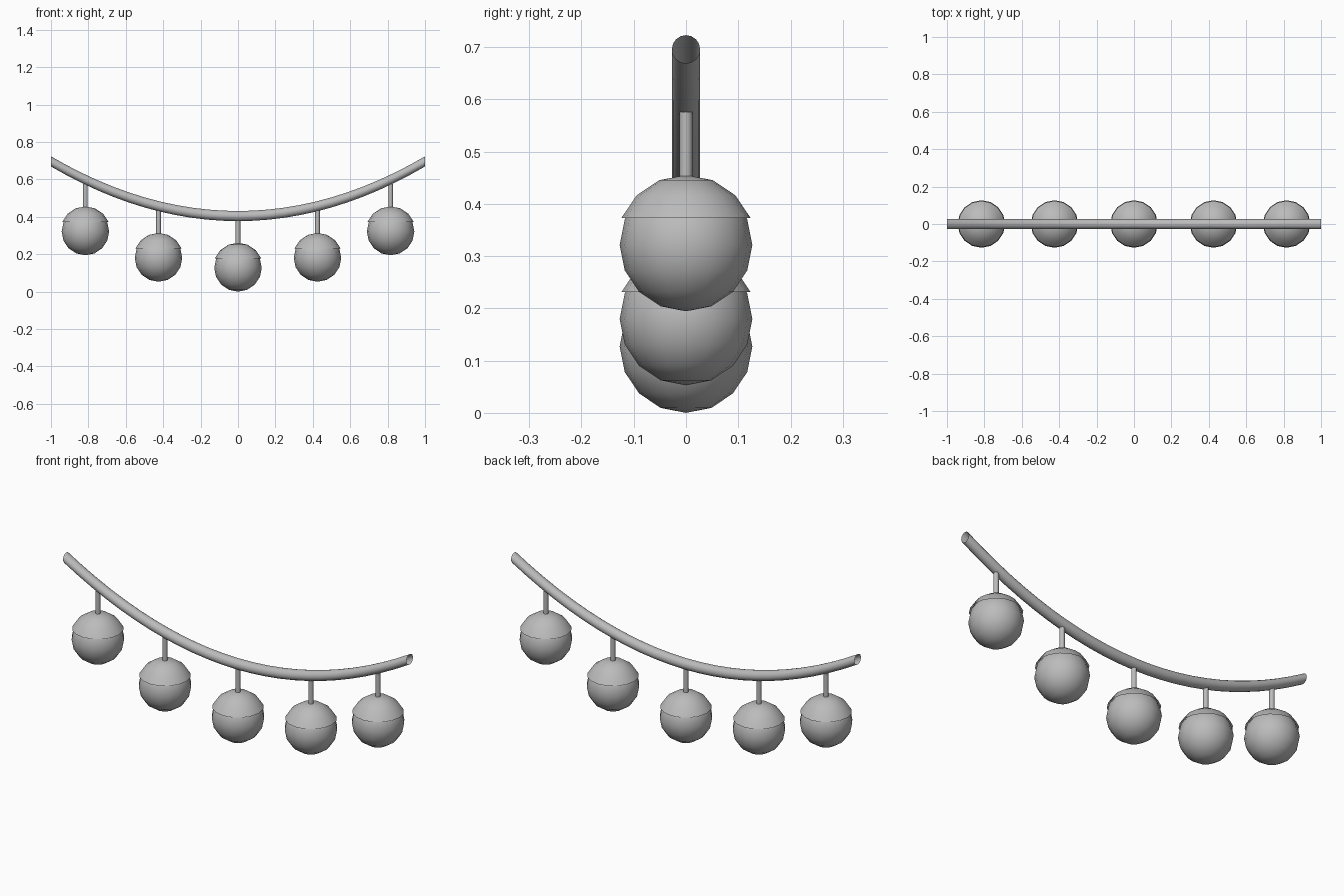
import bpy, bmesh, math

cube = bpy.data.objects.get("Cube")
if cube:
    bpy.data.objects.remove(cube)

grey = bpy.data.materials.new("plain grey")
grey.use_nodes = True
grey.diffuse_color = (0.5, 0.5, 0.5, 1)
grey.node_tree.nodes["Principled BSDF"].inputs["Base Color"].default_value = (0.5, 0.5, 0.5, 1)

TUBE_R, BALL_R, CAP_R, STEM_R = 0.027, 0.127, 0.134, 0.0125
DROP = 0.25  # ball centre below the underside of the garland


def curve_z(x):
    return 0.404 + 0.292 * x * x


def finish(name, bm, angle=60):
    mesh = bpy.data.meshes.new(name)
    bmesh.ops.recalc_face_normals(bm, faces=bm.faces)
    bm.to_mesh(mesh)
    bm.free()
    mesh.materials.append(grey)
    obj = bpy.data.objects.new(name, mesh)
    bpy.context.collection.objects.link(obj)
    bpy.ops.object.select_all(action='DESELECT')
    obj.select_set(True)
    bpy.context.view_layer.objects.active = obj
    bpy.ops.object.shade_smooth_by_angle(angle=math.radians(angle))
    return obj


def sphere(radius):
    bm = bmesh.new()
    bmesh.ops.create_uvsphere(bm, u_segments=16, v_segments=8, radius=radius)
    return bm


# Sagging open tube, swept with upright rings
bm = bmesh.new()
steps, sides = 24, 16
rings = []
for i in range(steps + 1):
    x = -1 + 2 * i / steps
    angles = [math.tau * k / sides for k in range(sides)]
    rings.append([bm.verts.new((x, TUBE_R * math.cos(a), curve_z(x) + TUBE_R * math.sin(a)))
                  for a in angles])
for a, b in zip(rings, rings[1:]):
    for k in range(sides):
        n = (k + 1) % sides
        bm.faces.new((a[k], a[n], b[n], b[k]))
finish("garland_tube", bm)

# Hanging baubles: ball, open cap and stem
places = {"far_right": -0.816, "near_right": -0.425, "middle": 0, "near_left": 0.425, "far_left": 0.816}
for place, x in places.items():
    under = curve_z(x) - TUBE_R
    z = under - DROP

    ball = finish("ball_" + place, sphere(BALL_R))
    ball.location = (x, 0, z)

    bm = sphere(CAP_R)
    low = [v for v in bm.verts if v.co.z < 0.3 * CAP_R]
    bmesh.ops.delete(bm, geom=low, context='VERTS')
    cap = finish("cap_" + place, bm)
    cap.location = (x, 0, z)

    bottom, top = z + BALL_R, under + 0.004
    bm = bmesh.new()
    bmesh.ops.create_cone(bm, cap_ends=True, segments=12, radius1=STEM_R, radius2=STEM_R,
                          depth=top - bottom)
    stem = finish("stem_" + place, bm)
    stem.location = (x, 0, (top + bottom) / 2)
